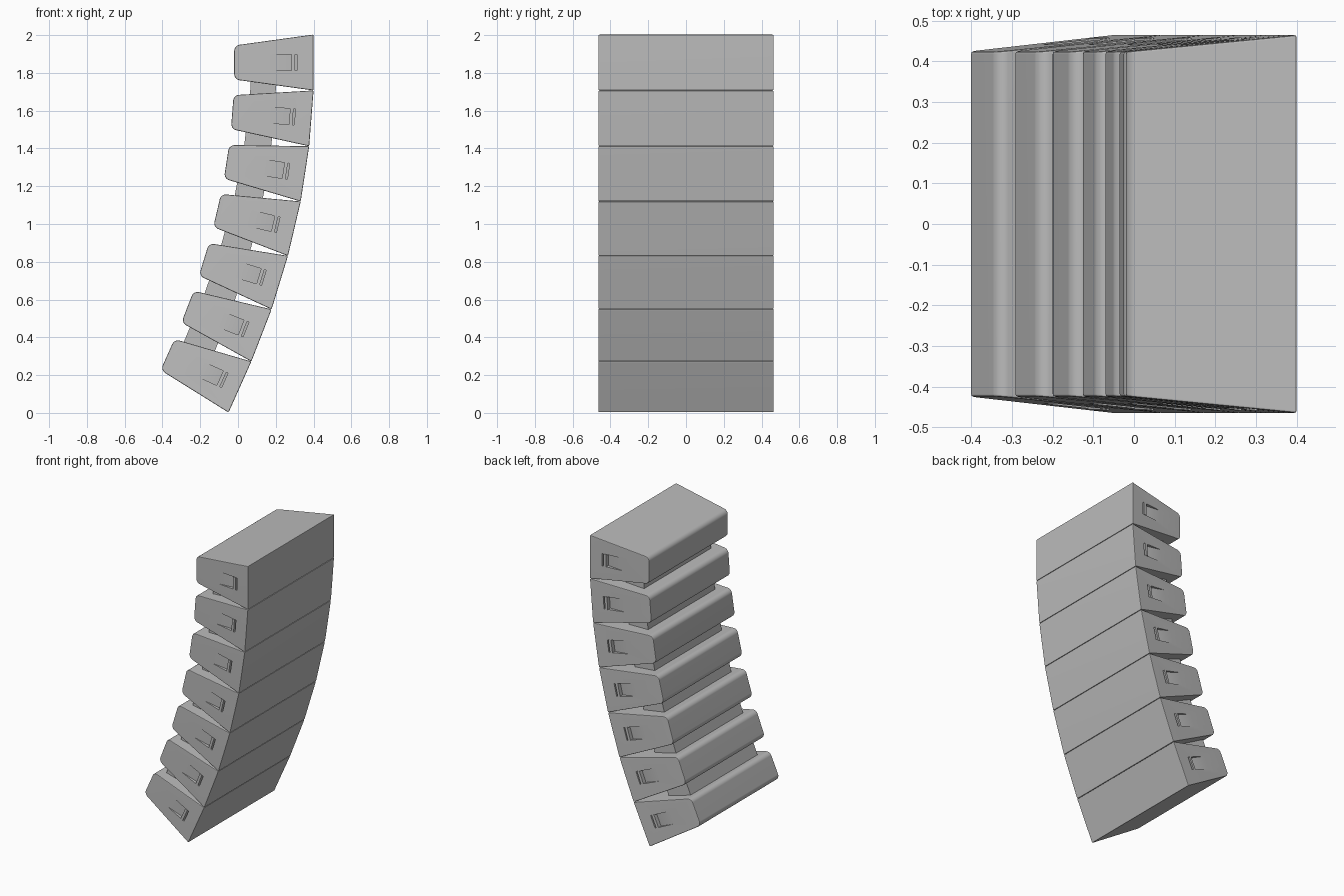
import bpy, bmesh, math
from mathutils import Matrix, Vector

if "Cube" in bpy.data.objects:
    bpy.data.objects.remove(bpy.data.objects["Cube"])

DEPTH, FRONT_H, REAR_H = 0.42, 0.296, 0.18      # cabinet side profile
FRONT_W, REAR_W = 0.465, 0.424                  # half widths
TILTS = [0, 4.5, 8.7, 13.2, 17, 21.2, 24.1]     # cabinet angles, top to bottom

grey = bpy.data.materials.new("cabinet grey")
grey.use_nodes = True
grey.diffuse_color = (0.5, 0.5, 0.5, 1)
grey.node_tree.nodes["Principled BSDF"].inputs["Base Color"].default_value = (0.5, 0.5, 0.5, 1)


def half_width(x):
    return FRONT_W + x * (FRONT_W - REAR_W) / DEPTH


def add_prism(bm, plan, half_heights):
    """Closed solid from a plan outline, with a half height at each corner."""
    low = [bm.verts.new((x, y, -h)) for (x, y), h in zip(plan, half_heights)]
    high = [bm.verts.new((x, y, h)) for (x, y), h in zip(plan, half_heights)]
    bm.faces.new(low)
    bm.faces.new(high)
    for i in range(len(plan)):
        j = (i + 1) % len(plan)
        bm.faces.new((low[i], low[j], high[j], high[i]))
    bmesh.ops.recalc_face_normals(bm, faces=bm.faces)


def to_mesh(bm, name):
    mesh = bpy.data.meshes.new(name)
    bm.to_mesh(mesh)
    bm.free()
    mesh.materials.append(grey)
    return mesh


def place(name, mesh, matrix):
    obj = bpy.data.objects.new(name, mesh)
    bpy.context.collection.objects.link(obj)
    obj.matrix_world = matrix
    return obj


# Cabinet: tapered wedge, large rounding at the rear, fine rounding elsewhere
bm = bmesh.new()
add_prism(bm, [(0, -FRONT_W), (0, FRONT_W), (-DEPTH, REAR_W), (-DEPTH, -REAR_W)],
          [FRONT_H / 2, FRONT_H / 2, REAR_H / 2, REAR_H / 2])
rear = [e for e in bm.edges if all(v.co.x < -0.4 for v in e.verts)
        and abs(e.verts[0].co.z - e.verts[1].co.z) < 0.01]
bmesh.ops.bevel(bm, geom=rear, offset=0.028, segments=5, profile=0.5, affect='EDGES')
sharp = [e for e in bm.edges if e.calc_face_angle(0) > 0.7]
bmesh.ops.bevel(bm, geom=sharp, offset=0.006, segments=2, profile=0.5, affect='EDGES')
body = place("cabinet_blank", to_mesh(bm, "cabinet_blank"), Matrix())

# Handle pockets: ramps cut into both sides, deepest toward the front
bm = bmesh.new()
for side in (-1, 1):
    back, front = -0.236, -0.088
    plan = [(back, half_width(back)), (front, half_width(front) - 0.03),
            (front, FRONT_W + 0.05), (back, FRONT_W + 0.05)]
    add_prism(bm, [(x, side * y) for x, y in plan], [0.042] * 4)
cutter = place("pocket_cutter", to_mesh(bm, "pocket_cutter"), Matrix())
cutter.hide_render = True
cut = body.modifiers.new("pockets", 'BOOLEAN')
cut.object = cutter
cut.operation = 'DIFFERENCE'
cut.solver = 'EXACT'
graph = bpy.context.evaluated_depsgraph_get()
cabinet_mesh = bpy.data.meshes.new_from_object(body.evaluated_get(graph))
cabinet_mesh.name = "cabinet"
cabinet_mesh.shade_smooth()
cabinet_mesh.set_sharp_from_angle(angle=math.radians(40))
bpy.data.objects.remove(body)
bpy.data.objects.remove(cutter)

# Grip bars standing in the pockets
bm = bmesh.new()
for side in (-1, 1):
    plan = [(x, side * (half_width(x) + out)) for x, out in
            ((-0.116, -0.026), (-0.098, -0.029), (-0.098, 0.003), (-0.116, 0.003))]
    add_prism(bm, plan, [0.043] * 4)
grip_mesh = to_mesh(bm, "handle_grips")


# Stack the cabinets downward along a curve, with a connector in each gap
joint = Vector((0.4, 0, 2.003))
for i, tilt in enumerate(TILTS):
    turn = Matrix.Rotation(math.radians(tilt), 4, 'Y')
    up = turn @ Vector((0, 0, 1))
    frame = Matrix.Translation(joint - up * FRONT_H / 2) @ turn
    cabinet = place(f"cabinet_{i + 1}", cabinet_mesh, frame)
    normals = cabinet.modifiers.new("weighted normals", 'WEIGHTED_NORMAL')
    normals.keep_sharp = True
    place(f"handle_grips_{i + 1}", grip_mesh, frame)
    joint = joint - up * FRONT_H
    if i + 1 < len(TILTS):
        mean = math.radians((tilt + TILTS[i + 1]) / 2)
        bm = bmesh.new()
        reach = 0.335 + 0.007 * i
        add_prism(bm, [(-0.2, -0.36), (-0.2, 0.36), (-reach, 0.36), (-reach, -0.36)],
                  [0.07] * 4)
        place(f"connector_{i + 1}", to_mesh(bm, "connector"),
              Matrix.Translation(joint) @ Matrix.Rotation(mean, 4, 'Y'))
